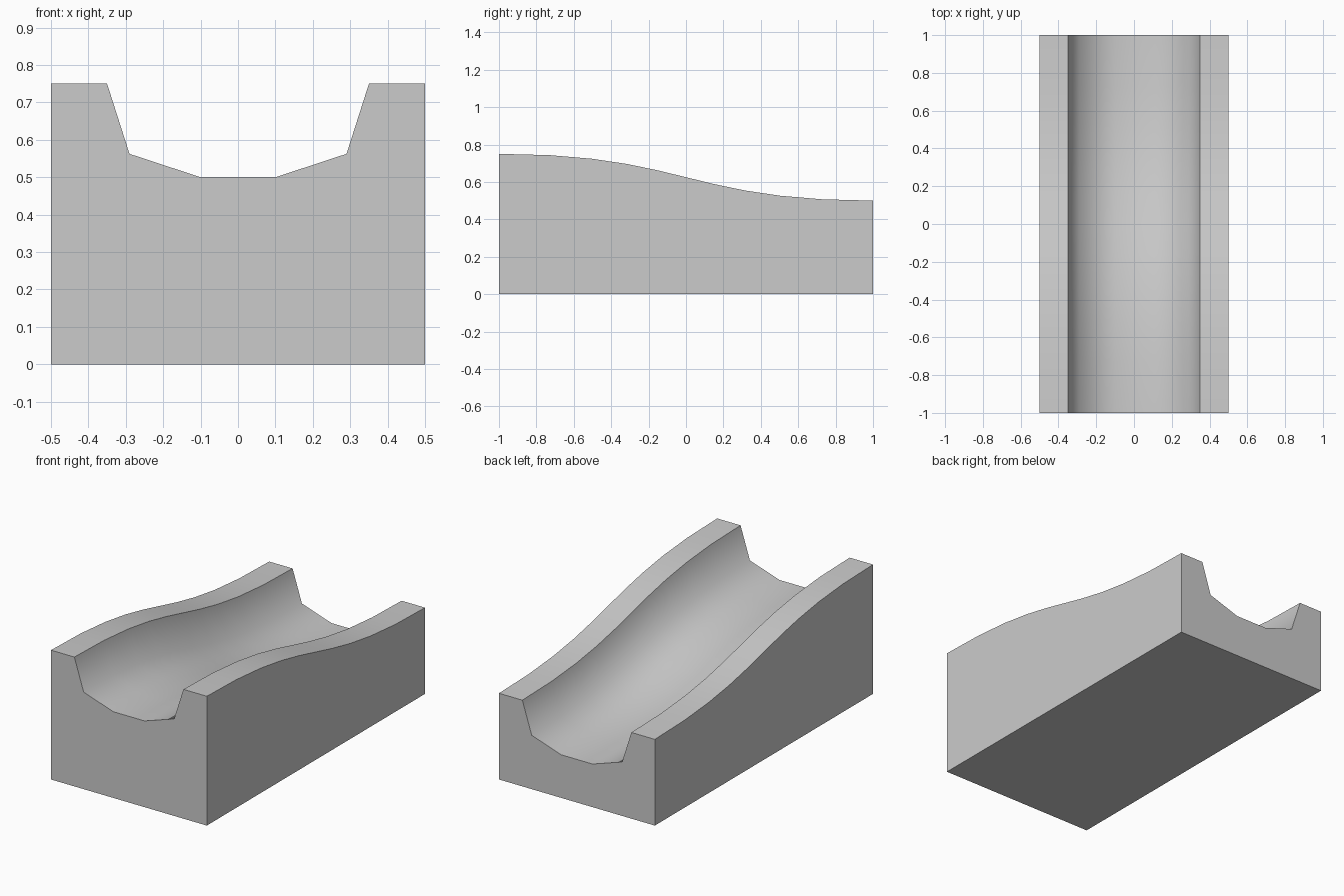
import bpy
import bmesh
import math

if "Cube" in bpy.data.objects:
    bpy.data.objects.remove(bpy.data.objects["Cube"])

SEGMENTS = 10

# Cross-section: x position and depth below the rim (None = flat base at z = 0)
half = [(0.10, 0.25), (0.29, 0.1875), (0.35, 0.0), (0.50, 0.0), (0.50, None)]
section = [(-x, d) for x, d in reversed(half)] + half

bm = bmesh.new()
rings = []
for i in range(SEGMENTS + 1):
    # S-shaped descent from front (high) to back (low)
    t = i / SEGMENTS
    y = t ** 3 - (1 - t) ** 3
    top = 0.75 - 0.25 * (3 * t * t - 2 * t ** 3)
    rings.append([bm.verts.new((x, y, 0.0 if d is None else top - d))
                  for x, d in section])

# Groove, rims and outer sides
for a, b in zip(rings, rings[1:]):
    for j in range(len(section) - 1):
        bm.faces.new((a[j], a[j + 1], b[j + 1], b[j]))

# End caps and base
bm.faces.new(rings[0])
bm.faces.new(rings[-1])
bm.faces.new([r[0] for r in rings] + [r[-1] for r in reversed(rings)])
bmesh.ops.recalc_face_normals(bm, faces=bm.faces[:])

mesh = bpy.data.meshes.new("sloped_channel")
bm.to_mesh(mesh)
bm.free()
channel = bpy.data.objects.new("sloped_channel", mesh)
bpy.context.collection.objects.link(channel)

# Smooth groove and slope, crisp rims and box edges
bpy.context.view_layer.objects.active = channel
channel.select_set(True)
bpy.ops.object.shade_smooth_by_angle(angle=math.radians(60))
